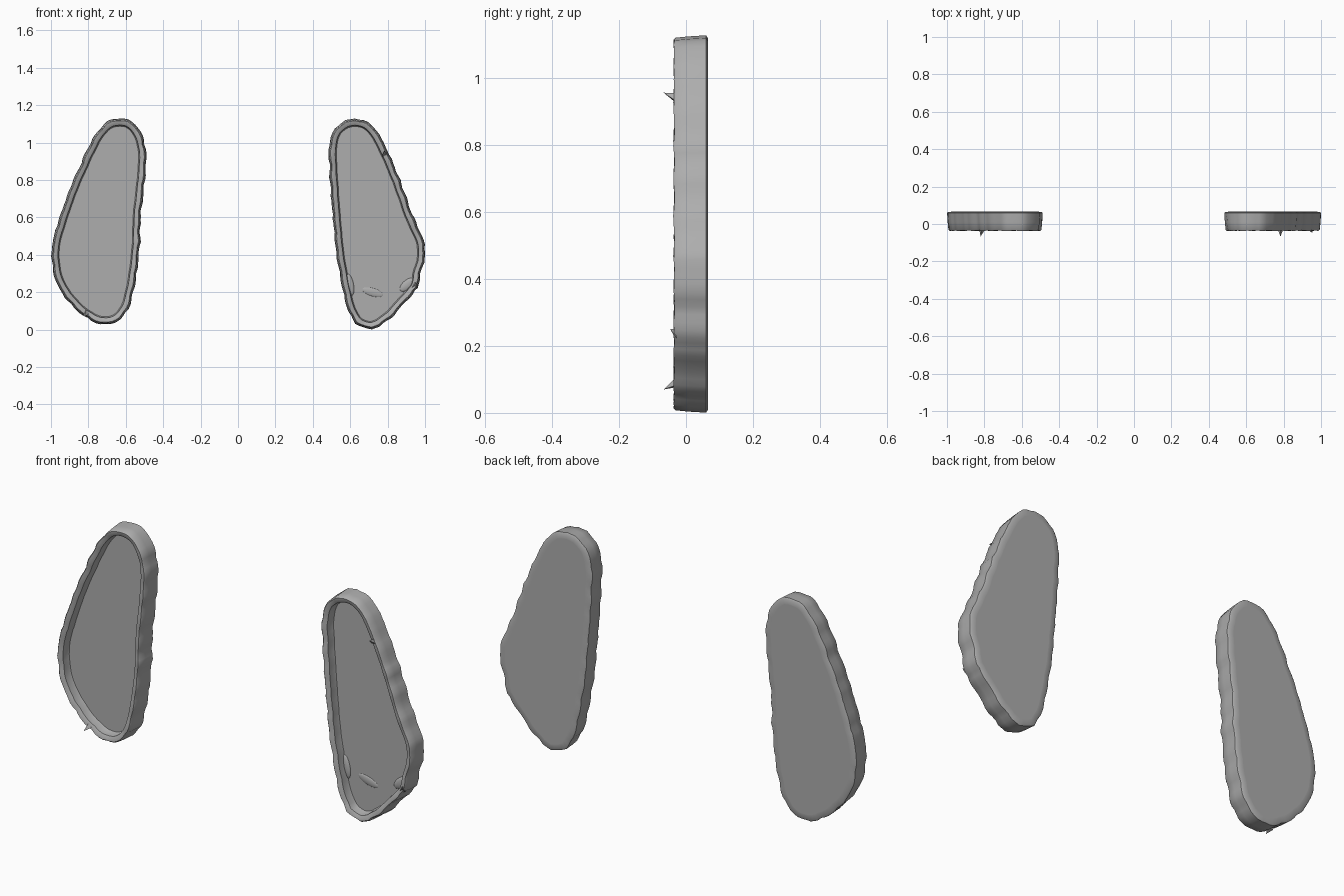
import bpy, bmesh, math, random
from mathutils import Vector

if "Cube" in bpy.data.objects:
    bpy.data.objects.remove(bpy.data.objects["Cube"])

random.seed(4)

# Outlines (x, z), both counter-clockwise seen from the front
LEFT = [(-.63, 1.13), (-.70, 1.112), (-.755, 1.056), (-.82, .93), (-.90, .75), (-.965, .56),
        (-.997, .43), (-.978, .27), (-.905, .15), (-.81, .062), (-.71, .025), (-.625, .055),
        (-.58, .13), (-.553, .24), (-.527, .43), (-.52, .617), (-.50, .80), (-.494, .976),
        (-.55, 1.10)]
RIGHT = [(.625, 1.13), (.525, 1.087), (.487, .976), (.497, .75), (.518, .48), (.54, .32),
         (.578, .134), (.625, .035), (.70, -.001), (.785, .035), (.88, .13), (.935, .195),
         (.966, .22), (.970, .29), (.998, .365), (.994, .48), (.944, .58), (.865, .80),
         (.787, .98), (.717, 1.094)]

# Dark grey shared by all parts
GREY = bpy.data.materials.new("dark_grey")
GREY.diffuse_color = (.42, .42, .42, 1)
GREY.use_nodes = True
GREY.node_tree.nodes["Principled BSDF"].inputs["Base Color"].default_value = GREY.diffuse_color


def smooth_loop(pts, count=110):
    """Closed Catmull-Rom curve resampled to even spacing and relaxed."""
    p = [Vector(q) for q in pts]
    n, dense = len(p), []
    for i in range(n):
        a, b, c, d = p[i - 1], p[i], p[(i + 1) % n], p[(i + 2) % n]
        for k in range(20):
            t = k / 20
            dense.append(0.5 * (2 * b + (c - a) * t + (2 * a - 5 * b + 4 * c - d) * t * t
                                + (3 * b - a - 3 * c + d) * t ** 3))
    dense.append(dense[0])
    total = sum((dense[i + 1] - dense[i]).length for i in range(len(dense) - 1))
    out, run, step = [], 0.0, total / count
    for i in range(len(dense) - 1):
        if run >= step * len(out) and len(out) < count:
            out.append(dense[i].copy())
        run += (dense[i + 1] - dense[i]).length
    for _ in range(3):
        m = len(out)
        out = [out[i] * .5 + (out[i - 1] + out[(i + 1) % m]) * .25 for i in range(m)]
    return out


def inward(loop):
    """Averaged inward normals of a counter-clockwise loop."""
    n, res = len(loop), []
    for i in range(n):
        t = loop[(i + 3) % n] - loop[i - 3]
        res.append(Vector((-t.y, t.x)).normalized())
    return res


def finish(name, bm):
    bmesh.ops.recalc_face_normals(bm, faces=bm.faces)
    me = bpy.data.meshes.new(name)
    bm.to_mesh(me)
    bm.free()
    me.materials.append(GREY)
    ob = bpy.data.objects.new(name, me)
    bpy.context.collection.objects.link(ob)
    bpy.ops.object.select_all(action='DESELECT')
    ob.select_set(True)
    bpy.context.view_layer.objects.active = ob
    bpy.ops.object.shade_smooth_by_angle(angle=math.radians(40))
    for f in me.polygons:          # the big back and floor faces stay flat
        if len(f.vertices) > 4:
            f.use_smooth = False
    return ob


def tray(name, outline):
    """Shallow dish: flat back, flared wall, ruffled rim and recessed floor."""
    loop = smooth_loop(outline)
    nrm = inward(loop)
    # (inset, y, ruffle in plane, ruffle in depth)
    profile = [(.030, .066, .002, 0), (.007, .065, .004, 0), (-.001, .060, .004, 0),
               (.002, .01, .004, 0), (.006, -.030, .004, .001), (.011, -.036, .003, .002),
               (.022, -.034, .002, .003), (.034, -.027, .001, .002),
               (.037, .010, .002, 0), (.040, .015, .001, 0)]
    phase = random.uniform(0, 6)
    wob = [.6 * math.sin(i * 2 * math.pi * 23 / len(loop) + phase) + random.uniform(-.6, .6)
           for i in range(len(loop))]
    bm = bmesh.new()
    rings = []
    for inset, y, r, d in profile:
        rings.append([bm.verts.new((p.x + q.x * (inset + r * w), y + d * w,
                                    p.y + q.y * (inset + r * w)))
                      for p, q, w in zip(loop, nrm, wob)])
    n = len(loop)
    for a, b in zip(rings, rings[1:]):
        for i in range(n):
            j = (i + 1) % n
            bm.faces.new((a[i], a[j], b[j], b[i]))
    bm.faces.new(rings[0])
    bm.faces.new(rings[-1])
    return finish(name, bm)


def spur(name, base, tip, size):
    """Small pointed burr standing out of the rim."""
    bm = bmesh.new()
    x, z = base
    v = [bm.verts.new(c) for c in ((x - size, -.028, z - size), (x + size, -.028, z - size * .6),
                                   (x, -.028, z + size), tip)]
    for f in ((0, 1, 2), (0, 1, 3), (1, 2, 3), (2, 0, 3)):
        bm.faces.new([v[i] for i in f])
    return finish(name, bm)


def lump(name, centre, radii, turn):
    """Low swelling on the floor of the dish."""
    bm = bmesh.new()
    bmesh.ops.create_uvsphere(bm, u_segments=24, v_segments=12, radius=1)
    bmesh.ops.scale(bm, vec=radii, verts=bm.verts)
    ob = finish(name, bm)
    ob.location, ob.rotation_euler = centre, (0, turn, 0)


tray("left_pad", LEFT)
tray("right_pad", RIGHT)

# Burrs on the rims
spur("left_rim_burr", (-.812, .093), (-.82, -.067, .07), .016)
spur("right_rim_burr", (.783, .94), (.783, -.067, .957), .015)
spur("right_side_burr", (.942, .235), (.952, -.047, .25), .018)

# Uneven patches at the bottom of the right floor
lump("right_floor_lump", (.72, .017, .20), (.06, .007, .022), .3)
lump("right_floor_corner_lump", (.597, .017, .24), (.022, .012, .06), -.2)
lump("right_floor_edge_lump", (.905, .017, .24), (.05, .010, .025), -.7)
